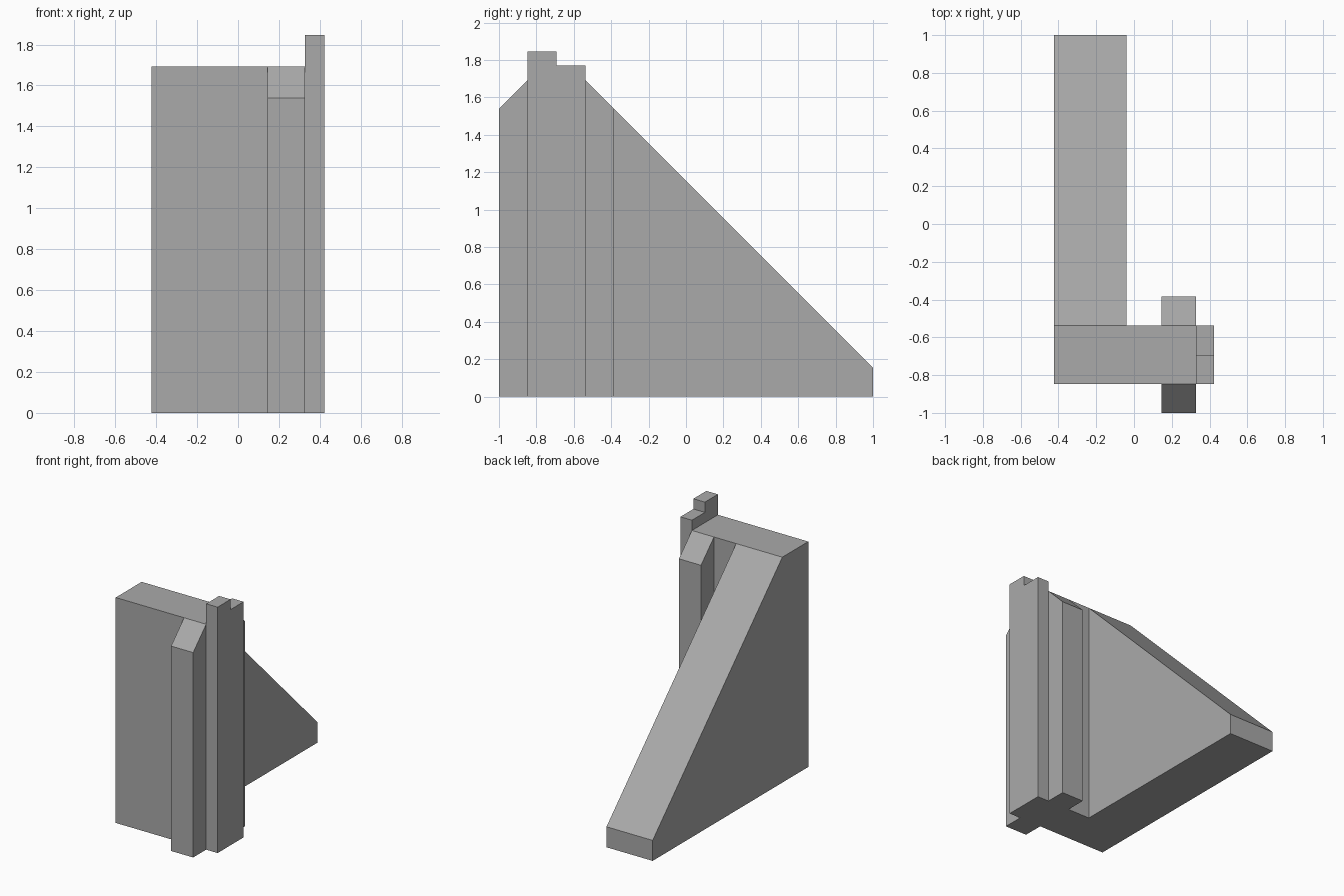
import bpy

if "Cube" in bpy.data.objects:
    bpy.data.objects.remove(bpy.data.objects["Cube"])

U = 2 / 13  # module: the model is 13 modules deep

grey = bpy.data.materials.new("mid grey")
grey.diffuse_color = (0.4, 0.4, 0.4, 1)
grey.use_nodes = True
grey.node_tree.nodes["Principled BSDF"].inputs["Base Color"].default_value = grey.diffuse_color


def extrude_x(name, x0, x1, profile):
    """Solid from a side profile of (y, z) points in modules, extruded along x."""
    n = len(profile)
    verts = [(x * U, y * U, z * U) for x in (x0, x1) for y, z in profile]
    faces = [tuple(reversed(range(n))), tuple(range(n, 2 * n))]
    faces += [(i, (i + 1) % n, (i + 1) % n + n, i + n) for i in range(n)]
    mesh = bpy.data.meshes.new(name)
    mesh.from_pydata(verts, [], faces)
    mesh.materials.append(grey)
    obj = bpy.data.objects.new(name, mesh)
    bpy.context.collection.objects.link(obj)
    return obj


# upright wall slab
extrude_x("wall_slab", -2.75, 2.13, [(-5.5, 0), (-3.5, 0), (-3.5, 11), (-5.5, 11)])

# taller end strip with a stepped top
extrude_x("end_strip", 2.13, 2.75,
          [(-5.5, 0), (-3.5, 0), (-3.5, 11.5), (-4.5, 11.5), (-4.5, 12), (-5.5, 12)])

# sloping buttress behind the wall
extrude_x("buttress", -2.75, -0.26, [(-3.5, 0), (6.5, 0), (6.5, 1), (-3.5, 11)])

# ribs with bevelled tops, front and back of the wall
extrude_x("front_rib", 0.94, 2.13, [(-6.5, 0), (-5.5, 0), (-5.5, 11), (-6.5, 10)])
extrude_x("back_rib", 0.94, 2.13, [(-3.5, 0), (-2.5, 0), (-2.5, 10), (-3.5, 11)])
